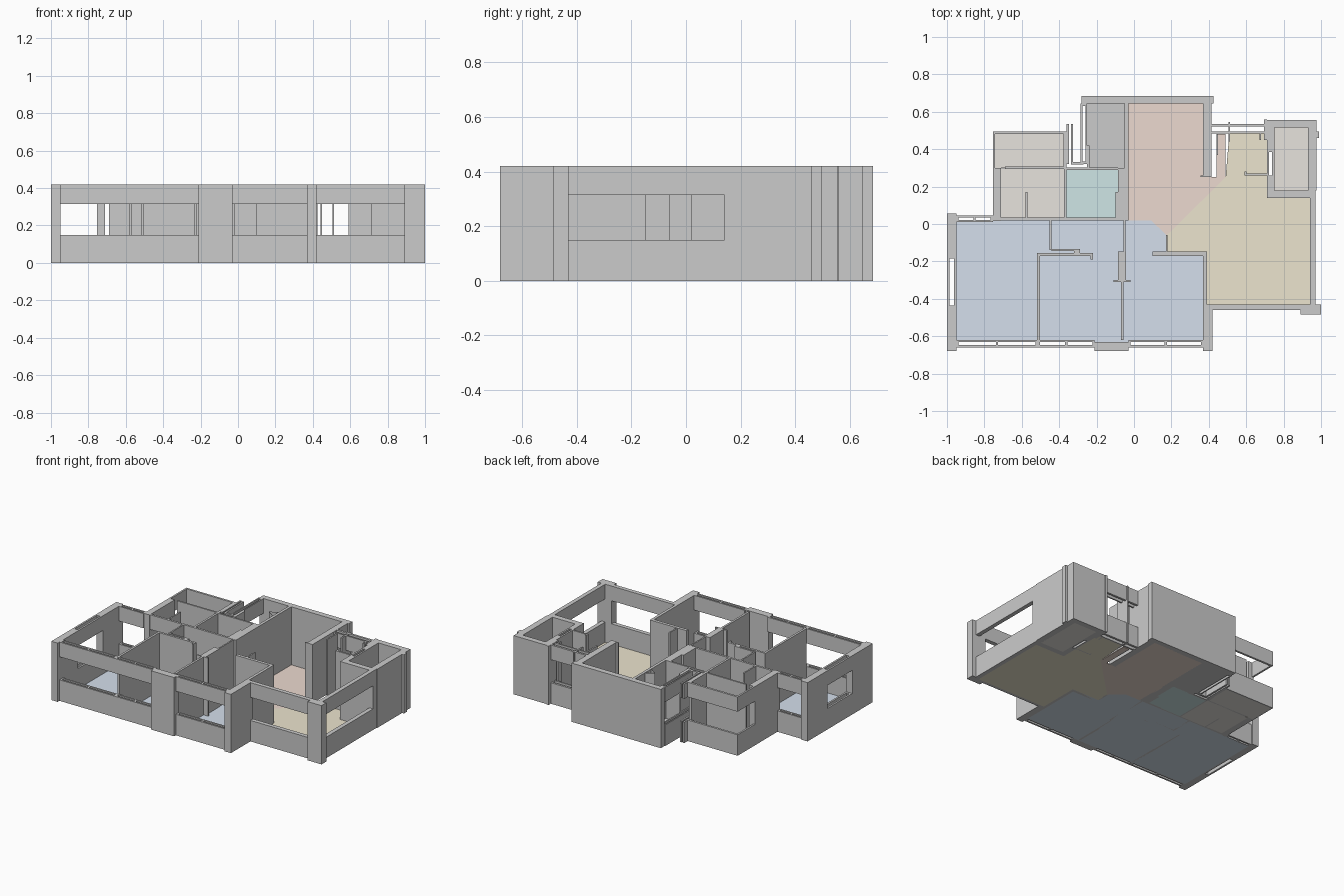
import bpy, bmesh

if "Cube" in bpy.data.objects:
    bpy.data.objects.remove(bpy.data.objects["Cube"])

H, SILL, HEAD = 0.42, 0.15, 0.315


def add_box(bm, x0, x1, y0, y1, z0, z1):
    v = [bm.verts.new((x, y, z)) for z in (z0, z1)
         for x, y in ((x0, y0), (x1, y0), (x1, y1), (x0, y1))]
    for f in ((3, 2, 1, 0), (4, 5, 6, 7), (0, 1, 5, 4), (1, 2, 6, 5), (2, 3, 7, 6), (3, 0, 4, 7)):
        bm.faces.new([v[i] for i in f])


def finish(bm, name, color=None):
    bmesh.ops.recalc_face_normals(bm, faces=bm.faces)
    me = bpy.data.meshes.new(name)
    bm.to_mesh(me)
    bm.free()
    ob = bpy.data.objects.new(name, me)
    bpy.context.collection.objects.link(ob)
    if color:
        m = bpy.data.materials.new(name)
        m.diffuse_color = (*color, 1)
        m.use_nodes = True
        m.node_tree.nodes["Principled BSDF"].inputs["Base Color"].default_value = m.diffuse_color
        me.materials.append(m)
    return ob


def walls(name, rects):
    """Full-height wall pieces given as x0, x1, y0, y1."""
    bm = bmesh.new()
    for r in rects:
        add_box(bm, *r, 0, H)
    return finish(bm, name)


def window(name, x0, x1, y0, y1, slot=False):
    """Sill and header band; slot leaves the hollow frame channel open."""
    bm = bmesh.new()
    parts = [(x0, x1, y0, y1)]
    if slot and x1 - x0 > y1 - y0:
        t = (y1 - y0) * 0.3
        parts = [(x0, x1, y0, y0 + t), (x0, x1, y1 - t, y1)]
        a, b, m = y0 + t, y1 - t, (x0 + x1) / 2
        parts += [(c - .006, c + .006, a, b) for c in (x0 + .006, m, x1 - .006)]
    elif slot:
        t = (x1 - x0) * 0.26
        parts = [(x0, x0 + t, y0, y1), (x1 - t, x1, y0, y1)]
        parts += [(x0 + t, x1 - t, y0, y0 + .015), (x0 + t, x1 - t, y1 - .015, y1)]
    for p in parts:
        add_box(bm, *p, 0, SILL)
        add_box(bm, *p, HEAD, H)
    return finish(bm, name)


def floor(name, pts, color):
    bm = bmesh.new()
    f = bm.faces.new([bm.verts.new((x, y, 0)) for x, y in pts])
    r = bmesh.ops.extrude_face_region(bm, geom=[f])
    for v in r["geom"]:
        if isinstance(v, bmesh.types.BMVert):
            v.co.z = 0.005
    return finish(bm, name, color)


def rect(x0, x1, y0, y1):
    return [(x0, y0), (x1, y0), (x1, y1), (x0, y1)]


# Outer piers
walls("outer_piers", [
    (-1, -.95, -.68, -.45), (-1, -.95, -.17, .055),
    (-.21, -.03, -.68, -.63), (.37, .42, -.68, -.43),
    (.89, 1, -.485, -.43)])

# Windowed outer walls
window("left_window", -1, -.95, -.45, -.17, True)
window("front_left_window", -.95, -.515, -.66, -.62, True)
window("front_middle_window", -.515, -.21, -.66, -.62, True)
window("front_right_window", -.03, .37, -.66, -.62, True)
window("living_front_window", .42, .89, -.46, -.43)
window("living_right_window", .94, .97, -.43, .14)
window("back_left_window", -.95, -.755, .01, .045, True)

# Right rear store room
walls("store_room_walls", [
    (.71, .97, .14, .18), (.93, .975, .18, .515), (.71, .975, .515, .555),
    (.71, .75, .385, .515), (.71, .75, .18, .26), (.71, .722, .26, .385),
    (.738, .75, .26, .385), (.975, .99, .46, .495)])

# Rear centre block
walls("rear_block_walls", [
    (-.28, .425, .645, .685), (.37, .415, .25, .645), (-.05, -.03, .24, .645),
    (-.085, -.03, .02, .30), (.355, .37, .25, .26), (.44, .45, .37, .48),
    (-.25, -.238, .30, .42)])
bm = bmesh.new()   # triangular niche between the rear rooms
for z in (0, H):
    for p in ((-.105, .5), (-.05, .465), (-.05, .535)):
        bm.verts.new((*p, z))
bm.verts.ensure_lookup_table()
for i in range(3):
    j = (i + 1) % 3
    bm.faces.new([bm.verts[k] for k in (i, j, j + 3, i + 3)])
finish(bm, "triangular_duct")

# Rear balcony between centre block and store room
window("balcony_outer_window", .415, .71, .52, .535)
window("balcony_inner_window", .415, .71, .485, .495)
walls("balcony_walls", [
    (.504, .514, .44, .545), (.59, .71, .258, .27), (.59, .602, .27, .28),
    (.695, .71, .45, .56), (.67, .68, .45, .49)])

# Service shaft on the rear left
for i, x in enumerate((-.36, -.338)):
    window(f"shaft_fin_{i}", x, x + .012, .32, .535)
window("shaft_cross_strip", -.338, -.27, .318, .332)
window("shaft_block_window", -.285, -.25, .32, .645, True)

# Left rear rooms
walls("left_rear_walls", [
    (-.755, -.71, .015, .30), (-.69, -.36, .295, .307), (-.58, -.57, .03, .17),
    (-.57, -.085, .02, .035), (-.375, -.36, .035, .295), (-.378, -.36, .307, .48),
    (-.36, -.085, .29, .302), (-.10, -.085, .035, .17)])
window("left_rear_top_window", -.755, -.36, .48, .495)
window("left_rear_side_window", -.755, -.742, .30, .48)
window("left_rear_front_window", -.71, -.57, .02, .035)

# Bedroom partitions
walls("bedroom_partitions", [
    (-.518, -.502, -.62, -.155), (-.502, -.22, -.17, -.155), (-.232, -.22, -.19, -.17),
    (-.452, -.442, -.14, .02), (-.442, -.29, -.145, -.133), (-.32, -.29, -.165, -.145),
    (-.07, -.055, -.62, -.30), (-.085, -.042, -.30, -.148), (-.11, -.02, -.31, -.30),
    (-.055, -.045, -.148, .02), (.1, .39, -.17, -.148), (.37, .39, -.43, -.17),
    (.17, .18, -.148, -.06)])

# Floors
floor("bedroom_floor", [(-.95, -.63), (.37, -.63), (.37, -.15), (.175, -.15),
                        (.175, -.06), (.09, .02), (-.95, .02)], (.66, .74, .84))
floor("hall_floor", [(-.04, .02), (.09, .02), (.175, -.06), (.49, .25), (.49, .48),
                     (.44, .48), (.44, .25), (.37, .25), (.37, .65), (-.04, .65)],
      (.84, .70, .63))
floor("living_floor", [(.175, -.06), (.175, -.15), (.39, -.15), (.39, -.44), (.94, -.44),
                       (.94, .14), (.71, .14), (.71, .49), (.51, .49), (.49, .25)],
      (.84, .78, .62))
floor("bath_floor", rect(-.36, -.085, .03, .295), (.62, .79, .79))
floor("kitchen_floor", rect(-.25, -.045, .30, .65), (.74, .76, .73))
for n, r in (("utility_floor", (-.745, -.37, .30, .485)),
             ("laundry_floor", (-.71, -.37, .03, .297)),
             ("store_floor", (.745, .935, .175, .52))):
    floor(n, rect(*r), (.80, .77, .73))
